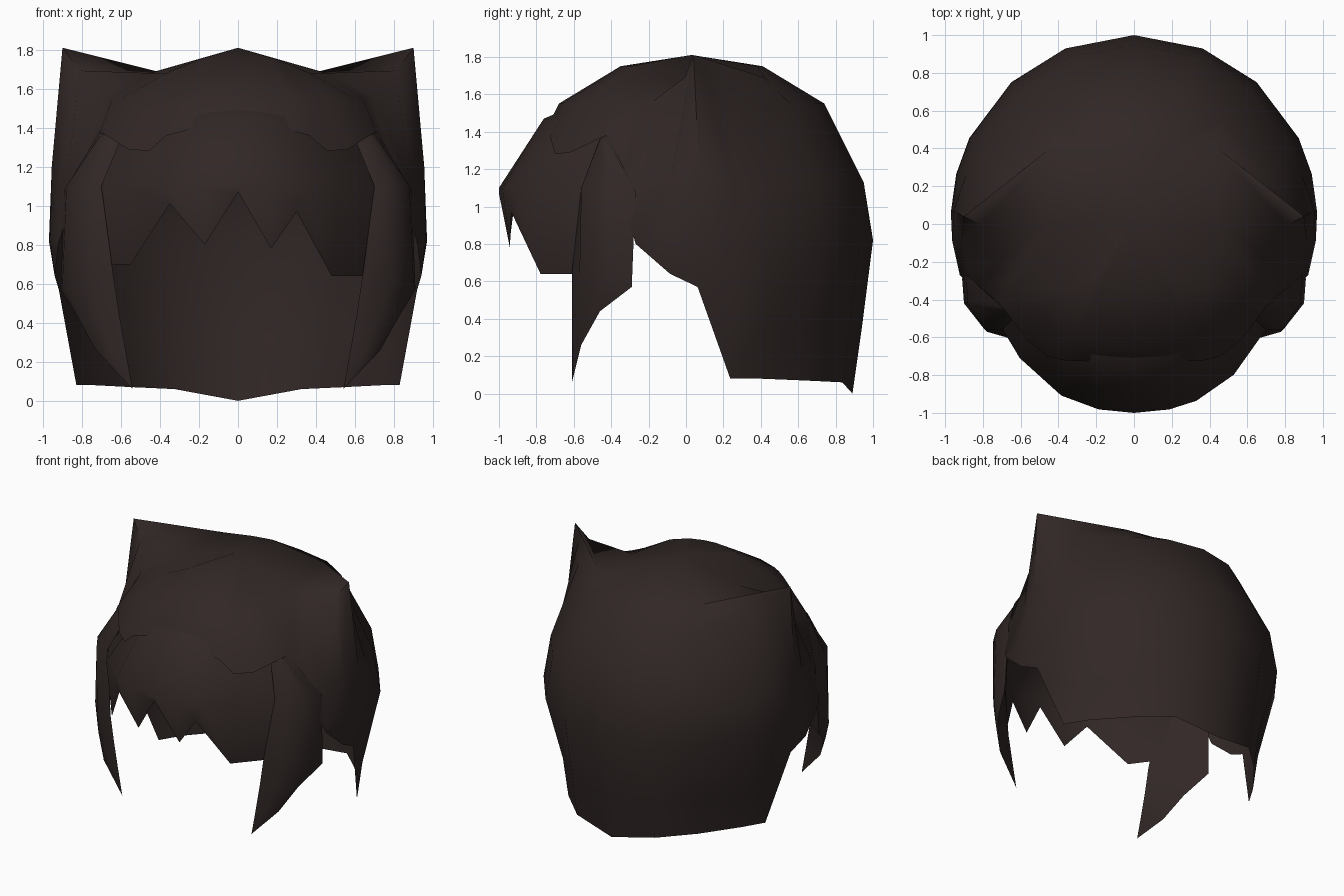
import bpy
import bmesh
import math
from mathutils import Vector

default_cube = bpy.data.objects.get("Cube")
if default_cube:
    bpy.data.objects.remove(default_cube, do_unlink=True)

hair_colour = (0.030, 0.020, 0.019, 1.0)
hair = bpy.data.materials.new("dark brown hair")
hair.use_nodes = True
hair.diffuse_color = hair_colour
shader = hair.node_tree.nodes["Principled BSDF"]
shader.inputs["Base Color"].default_value = hair_colour
shader.inputs["Roughness"].default_value = 0.8


def build_sheet(name, columns, mirrored=False, crease=60):
    """Skin neighbouring columns of points into one surface."""
    bm = bmesh.new()
    grid = [[bm.verts.new(point) for point in column] for column in columns]
    for left, right in zip(grid, grid[1:]):
        for row in range(len(left) - 1):
            bm.faces.new((left[row], left[row + 1], right[row + 1], right[row]))
    bmesh.ops.remove_doubles(bm, verts=bm.verts, dist=0.001)
    bmesh.ops.recalc_face_normals(bm, faces=bm.faces)
    # Make the sheet face away from the middle of the head
    middle = Vector((0, 0, 0.9))
    facing = sum((face.calc_center_median() - middle).dot(face.normal) for face in bm.faces)
    if facing < 0:
        bmesh.ops.reverse_faces(bm, faces=bm.faces)
    mesh = bpy.data.meshes.new(name)
    bm.to_mesh(mesh)
    bm.free()
    mesh.materials.append(hair)
    obj = bpy.data.objects.new(name, mesh)
    bpy.context.collection.objects.link(obj)
    if mirrored:
        mirror = obj.modifiers.new("mirror", "MIRROR")
        mirror.use_clip = True
        mirror.merge_threshold = 0.002
    bpy.ops.object.select_all(action="DESELECT")
    obj.select_set(True)
    bpy.context.view_layer.objects.active = obj
    bpy.ops.object.shade_smooth_by_angle(angle=math.radians(crease))
    return obj


# Dome profile as radius and height, from crown to hem
dome_profile = [(0, 1.81), (0.38, 1.75), (0.71, 1.55), (0.92, 1.13),
                (0.97, 0.82), (0.91, 0.35), (0.86, 0)]

# Pointed corner above each temple, and the top points that lead into it
corner_tip = Vector((0.90, 0.04, 1.81))
corner_wall = Vector((0.955, 0.07, 1.2))
back_shoulder = Vector((0.42, 0.42, 1.69))
front_dip = Vector((0.45, 0, 1.68))
front_shoulder = Vector((0.37, -0.34, 1.68))


def dome_radius(height):
    for (r_top, z_top), (r_low, z_low) in zip(dome_profile, dome_profile[1:]):
        if height >= z_low:
            return r_top + (r_low - r_top) * (z_top - height) / (z_top - z_low)
    return dome_profile[-1][0]


def cap_column(angle, hem, peak=0, flare=1, shoulder=None):
    """One meridian of the cap; peak pulls it out to the pointed corner."""
    sine, cosine = math.sin(math.radians(angle)), math.cos(math.radians(angle))
    column = []
    for level, (_, z) in enumerate(dome_profile):
        z = max(z, hem)
        radius = dome_radius(z) * (flare if z < 0.5 or z == hem else 1)
        point = Vector((radius * sine, 0.03 + radius * cosine, z))
        if level == 1 and shoulder:
            point = shoulder
        elif level == 2:
            point = point.lerp(corner_tip, peak)
        elif level == 3:
            point = point.lerp(corner_wall, max(0, peak - 0.7) / 0.3)
        column.append(point)
    return column


# Cap: angle from the back, hem height, corner pull, hem flare, shoulder point
cap_plan = [
    (0, 0), (22, 0.06), (42, 0.07, 0, 0.93, back_shoulder),
    (64, 0.08, 0.33, 0.94, back_shoulder), (76, 0.08, 0.67, 0.98, back_shoulder),
    (88, 0.57, 1, 0.98, back_shoulder), (97, 0.64, 0.55, 1, front_dip),
    (108, 0.8, 0.05, 1, front_dip), (115, 1.1, 0, 1, front_dip),
    (123, 1.38, 0, 1.06, front_shoulder), (139, 1.29, 0, 1.02, front_shoulder),
    (148, 1.28, 0, 1.02), (154, 1.36, 0, 1.04), (167, 1.41), (180, 1.42),
]
build_sheet("hair_cap", [cap_column(*entry) for entry in cap_plan], mirrored=True)


# Fringe: jagged hem given by x and height on each side
def brow_line(x):
    return 0.5 * x ** 2 + 0.8 * x ** 4 - 1


def fringe_column(x, hem):
    spread = x * 1.1
    front = brow_line(spread)
    drop = 0.25 * x * x
    root = (x * 0.9, front + 0.36 + drop, 1.52 - drop)
    top = (x, front + 0.24 + drop * 2, 1.47 - drop)
    middle = (spread, front, 1.1)
    bottom = (x, brow_line(x) + 0.15 * (1.07 - hem), hem)
    return [root, top, middle, bottom]


right_hem = [(-0.68, 0.7), (-0.55, 0.7), (-0.35, 1.01), (-0.17, 0.8)]
left_hem = [(0, 1.07), (0.17, 0.78), (0.3, 0.97), (0.48, 0.64), (0.65, 0.64)]
build_sheet("fringe", [fringe_column(*entry) for entry in right_hem + left_hem])

# Side locks: closed wedge through four edges, narrowing to a tip
lock_tip = (0.54, -0.61, 0.06)
inner_edge = [(0.60, -0.47, 1.34), (0.70, -0.56, 1.1), (0.64, -0.61, 0.65),
              (0.61, -0.61, 0.45), (0.575, -0.61, 0.25), lock_tip]
ridge = [(0.67, -0.46, 1.36), (0.79, -0.56, 1.1), (0.78, -0.57, 0.62),
         (0.71, -0.59, 0.42), (0.65, -0.6, 0.25), lock_tip]
shoulder_edge = [(0.70, -0.44, 1.37), (0.88, -0.42, 1.1), (0.9, -0.42, 0.6),
                 (0.81, -0.51, 0.43), (0.70, -0.58, 0.25), lock_tip]
outer_edge = [(0.71, -0.42, 1.38), (0.89, -0.27, 1.08), (0.91, -0.29, 0.57),
              (0.83, -0.46, 0.44), (0.73, -0.56, 0.26), lock_tip]
build_sheet("side_locks", [inner_edge, ridge, shoulder_edge, outer_edge, inner_edge], mirrored=True)
